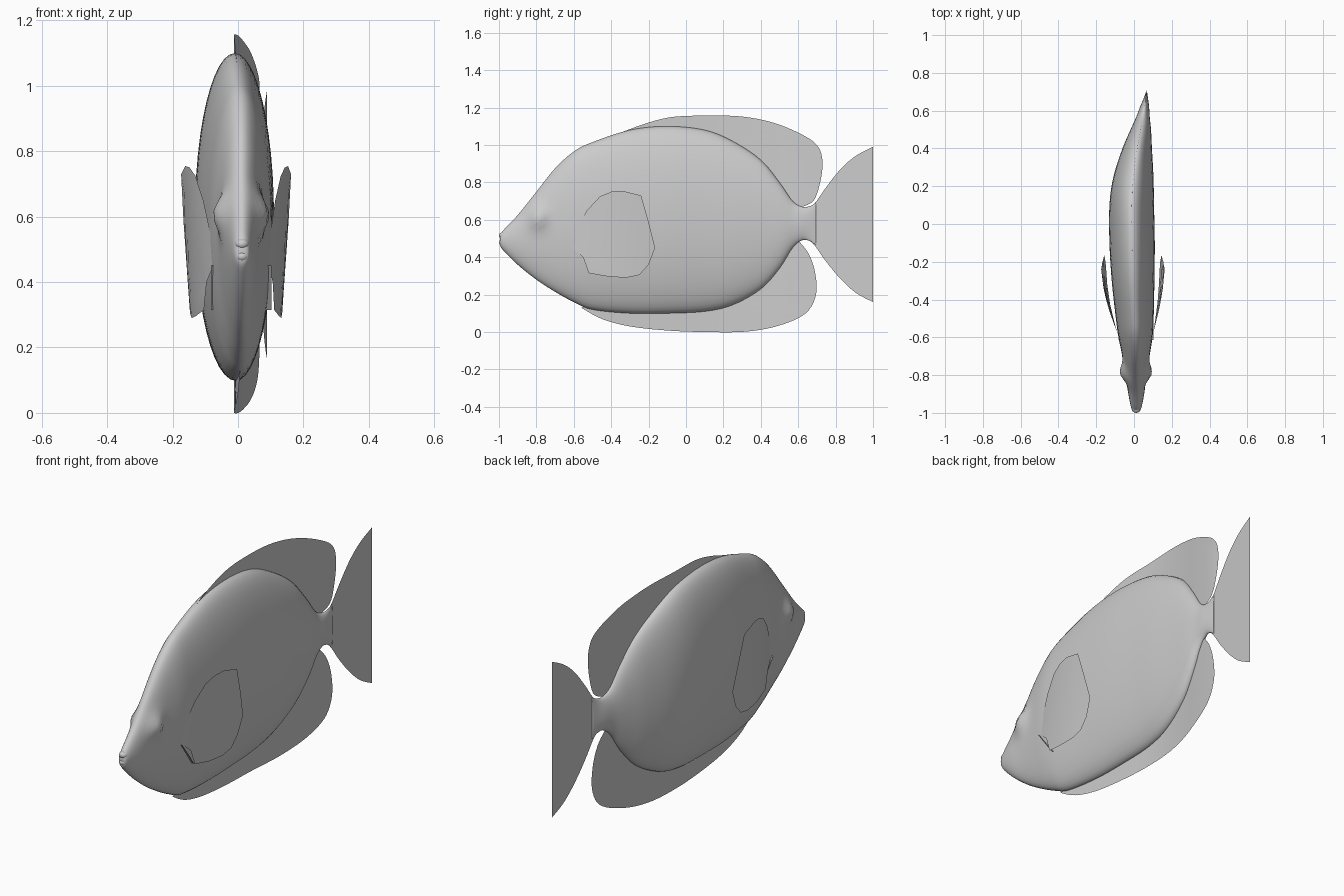
import bpy, bmesh
from math import sin, cos, pi, exp

if "Cube" in bpy.data.objects:
    bpy.data.objects.remove(bpy.data.objects["Cube"])


def spline(pts, n=6):
    """Catmull-Rom curve through points of any dimension."""
    out = []
    for i in range(len(pts) - 1):
        p0, p1 = pts[max(i - 1, 0)], pts[i]
        p2, p3 = pts[i + 1], pts[min(i + 2, len(pts) - 1)]
        for k in range(n):
            t = k / n
            out.append(tuple(
                0.5 * (2 * b + (c - a) * t + (2 * a - 5 * b + 4 * c - d) * t * t
                       + (3 * b - a - 3 * c + d) * t ** 3)
                for a, b, c, d in zip(p0, p1, p2, p3)))
    out.append(tuple(pts[-1]))
    return out


def make(name, verts, faces, angle=50):
    me = bpy.data.meshes.new(name)
    me.from_pydata(verts, [], faces)
    bm = bmesh.new()
    bm.from_mesh(me)
    bmesh.ops.recalc_face_normals(bm, faces=bm.faces)
    bm.to_mesh(me)
    bm.free()
    ob = bpy.data.objects.new(name, me)
    bpy.context.collection.objects.link(ob)
    for p in me.polygons:
        p.use_smooth = True
    return ob


def grid_faces(rows, cols, wrap=False):
    return [(r * cols + c, r * cols + (c + 1) % cols,
             (r + 1) * cols + (c + 1) % cols, (r + 1) * cols + c)
            for r in range(rows - 1) for c in range(cols if wrap else cols - 1)]


# Body stations: y, top z, bottom z, centre x, half width
stations = [
    (-0.995, 0.510, 0.470, 0.012, 0.012), (-0.98, 0.54, 0.44, 0.012, 0.025),
    (-0.90, 0.625, 0.36, 0.012, 0.042), (-0.80, 0.75, 0.28, 0.01, 0.056),
    (-0.70, 0.875, 0.215, 0.01, 0.072), (-0.60, 0.965, 0.16, 0.008, 0.09),
    (-0.50, 1.015, 0.12, 0.004, 0.10), (-0.30, 1.08, 0.10, -0.005, 0.113),
    (-0.10, 1.10, 0.10, -0.01, 0.12), (0.10, 1.08, 0.11, -0.012, 0.118),
    (0.25, 1.02, 0.145, -0.003, 0.106), (0.40, 0.92, 0.23, 0.017, 0.078),
    (0.50, 0.80, 0.34, 0.036, 0.054), (0.57, 0.70, 0.45, 0.048, 0.035),
    (0.62, 0.67, 0.49, 0.056, 0.024), (0.66, 0.672, 0.487, 0.062, 0.013),
    (0.695, 0.69, 0.465, 0.066, 0.004)]
rings = spline(stations, 5)


def body_at(y):
    for a, b in zip(rings, rings[1:]):
        if a[0] <= y <= b[0]:
            t = (y - a[0]) / (b[0] - a[0])
            return [p + (q - p) * t for p, q in zip(a, b)]
    return rings[0] if y < rings[0][0] else rings[-1]


# Body, with the eye bulges swelling out of the head
N = 48
verts = []
for y, top, bot, cx, hw in rings:
    for k in range(N):
        a = 2 * pi * k / N
        dx, z = hw * cos(a), (top + bot) / 2 + (top - bot) / 2 * sin(a)
        bump = 0.032 * exp(-((y + 0.79) / 0.05) ** 2 - ((z - 0.61) / 0.055) ** 2)
        dx += bump * max(-1, min(1, dx / 0.02))
        verts.append((cx + dx, y, z))
R = len(rings)
make("body", verts, grid_faces(R, N, True) + [tuple(range(N)), tuple(range((R - 1) * N, R * N))])

# Lips
for name, z in (("upper_lip", 0.516), ("lower_lip", 0.478)):
    bpy.ops.mesh.primitive_uv_sphere_add(segments=20, ring_count=12, radius=1,
                                         location=(0.012, -0.976, z))
    lip = bpy.context.object
    lip.name = name
    lip.scale = (0.022, 0.024, 0.018)
    bpy.ops.object.shade_smooth()


# Dorsal and anal fins: thin sheets along the curved spine
def spine_fin(name, outline, y0, y1, side):
    edge, cols = spline(outline, 5), 8
    vs = []
    for i, (y, z) in enumerate(edge):
        ya = y0 + (y1 - y0) * i / (len(edge) - 1)
        za = body_at(ya)[side] + (-0.03 if side == 1 else 0.03)
        for c in range(cols):
            t = c / (cols - 1)
            yy = ya + (y - ya) * t
            vs.append((body_at(yy)[3], yy, za + (z - za) * t))
    make(name, vs, grid_faces(len(edge), cols))


spine_fin("dorsal_fin", [(-0.34, 1.07), (-0.2, 1.12), (-0.07, 1.15), (0.1, 1.157),
                         (0.3, 1.152), (0.48, 1.115), (0.64, 1.045), (0.71, 0.985),
                         (0.73, 0.90), (0.715, 0.79), (0.68, 0.70), (0.61, 0.665)],
          -0.3, 0.6, 1)
spine_fin("anal_fin", [(-0.56, 0.13), (-0.45, 0.07), (-0.3, 0.03), (-0.1, 0.008),
                       (0.1, 0.0), (0.32, 0.002), (0.5, 0.035), (0.64, 0.10),
                       (0.695, 0.20), (0.69, 0.32), (0.655, 0.42), (0.6, 0.49)],
          -0.5, 0.6, 2)

# Tail fin
tail = spline([(0.65, 0.66, 0.50), (0.69, 0.69, 0.46), (0.75, 0.775, 0.375),
               (0.83, 0.875, 0.28), (0.91, 0.943, 0.208), (1.0, 0.99, 0.16)], 4)
make("tail_fin", [(0.063 + 0.08 * (y - 0.67), y, b + (t - b) * c / 6)
                  for y, t, b in tail for c in range(7)], grid_faces(len(tail), 7))

# Pectoral fins: outline (y, z), bowed outward from the base
pectoral = [(-0.62, 0.46), (-0.58, 0.56), (-0.53, 0.65), (-0.46, 0.725), (-0.40, 0.75),
            (-0.34, 0.755), (-0.24, 0.73), (-0.20, 0.59), (-0.165, 0.45), (-0.20, 0.36),
            (-0.25, 0.305), (-0.32, 0.29), (-0.42, 0.297), (-0.52, 0.315)]
for name, base, tip, s in (("right_pectoral_fin", 0.09, 0.143, 1),
                           ("left_pectoral_fin", 0.07, 0.155, -1)):
    vs = []
    for y, z in pectoral:
        for c in range(7):
            f = c / 6
            yy, zz = -0.55 + (y + 0.55) * f, 0.40 + (z - 0.40) * f
            t = max(0, min(1, (yy + 0.62) / 0.42))
            x = base + (tip - base) * (1 - (1 - t) ** 2) + 0.07 * (zz - 0.42) * t
            vs.append((s * x, yy, zz))
    make(name, vs, grid_faces(len(pectoral), 7))
    # short stub joining the fin to the body
    stub = [(s * (base + d), y, z) for y, z in ((-0.615, 0.45), (-0.515, 0.315))
            for d in (-0.03, 0.012)]
    make(name + "_root", stub, [(0, 1, 3, 2)])
